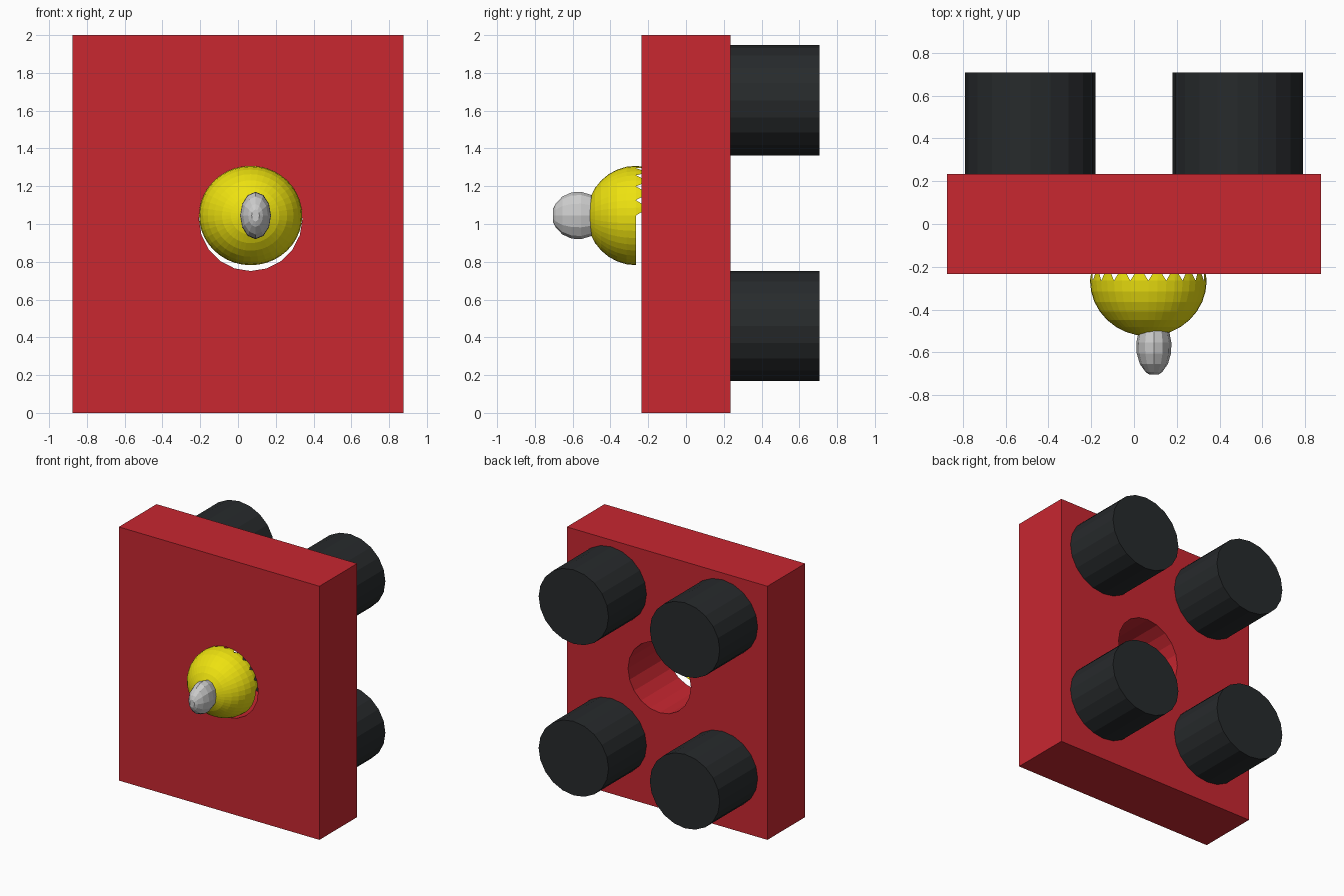
import bpy, bmesh, math

if "Cube" in bpy.data.objects:
    bpy.data.objects.remove(bpy.data.objects["Cube"])

def material(name, rgb):
    m = bpy.data.materials.new(name)
    m.diffuse_color = (*rgb, 1)
    m.use_nodes = True
    m.node_tree.nodes["Principled BSDF"].inputs["Base Color"].default_value = m.diffuse_color
    return m

RED = material("red", (0.58, 0.02, 0.03))
BLACK = material("black", (0.02, 0.023, 0.025))
YELLOW = material("yellow", (0.85, 0.76, 0.005))

def finish(bm, name, mat):
    bmesh.ops.recalc_face_normals(bm, faces=bm.faces)
    me = bpy.data.meshes.new(name)
    bm.to_mesh(me)
    bm.free()
    ob = bpy.data.objects.new(name, me)
    bpy.context.collection.objects.link(ob)
    if mat:
        me.materials.append(mat)
    return ob

def lathe(name, cx, cz, rx, rz, profile, sides, mat=None, close_end=True, teeth=0):
    """Sweep (y, radius factor) pairs around the y axis; teeth jags the upper open rim."""
    bm = bmesh.new()
    angles = [math.tau * i / sides for i in range(sides)]
    rings = [[bm.verts.new((cx + rx * f * math.sin(a), y, cz + rz * f * math.cos(a)))
              for a in angles] for y, f in profile]
    for a, b in zip(rings, rings[1:]):
        for i in range(sides):
            j = (i + 1) % sides
            bm.faces.new((a[i], a[j], b[j], b[i]))
    bm.faces.new(rings[0])
    if close_end:
        bm.faces.new(rings[-1])
    if teeth:
        # triangles along the upper half, leaving notches between them
        rim = rings[-1]
        for i in range(0, sides, 2):
            a = angles[i] + math.tau / sides
            if math.cos(a) > 0:
                tip = [bm.verts.new((cx + rx * 0.98 * math.sin(a + d),
                                     profile[-1][0] + teeth,
                                     cz + rz * 0.98 * math.cos(a + d))) for d in (-0.04, 0.04)]
                mid, end = rim[i + 1], rim[(i + 2) % sides]
                bm.faces.new((rim[i], mid, tip[0]))
                bm.faces.new((mid, tip[1], tip[0]))
                bm.faces.new((mid, end, tip[1]))
    return finish(bm, name, mat)

# plate
bm = bmesh.new()
bmesh.ops.create_cube(bm, size=1)
for v in bm.verts:
    v.co = (v.co.x * 1.75, v.co.y * 0.47, v.co.z * 2 + 1)
plate = finish(bm, "plate", RED)

# round hole through the plate
cutter = lathe("hole_cutter", 0.067, 1.027, 0.274, 0.276, [(-0.4, 1), (0.4, 1)], 20)
cutter.hide_render = True
mod = plate.modifiers.new("hole", 'BOOLEAN')
mod.operation = 'DIFFERENCE'
mod.solver = 'EXACT'
mod.object = cutter
bpy.context.view_layer.objects.active = plate
bpy.ops.object.modifier_apply(modifier="hole")
bpy.data.objects.remove(cutter)

# four pegs on the back
for x, side in ((-0.485, "left"), (0.485, "right")):
    for z, level in ((0.46, "lower"), (1.655, "upper")):
        lathe(f"peg_{level}_{side}", x, z, 0.305, 0.292, [(0.235, 1), (0.708, 1)], 20, BLACK)

# open half ball on the front
dome = [(-0.265 - 0.26 * math.cos(t), math.sin(t))
        for t in [math.pi / 2 * max(k, 0.1) / 8 for k in range(9)]]
lathe("knob", 0.067, 1.045, 0.273, 0.263, dome, 40, YELLOW, close_end=False, teeth=0.05)

# grey tip on the ball
tip = [(-0.705, 0.25), (-0.692, 0.48), (-0.655, 0.8), (-0.605, 0.98),
       (-0.555, 1.0), (-0.505, 0.88), (-0.47, 0.55)]
lathe("knob_tip", 0.093, 1.045, 0.082, 0.125, tip, 12)
